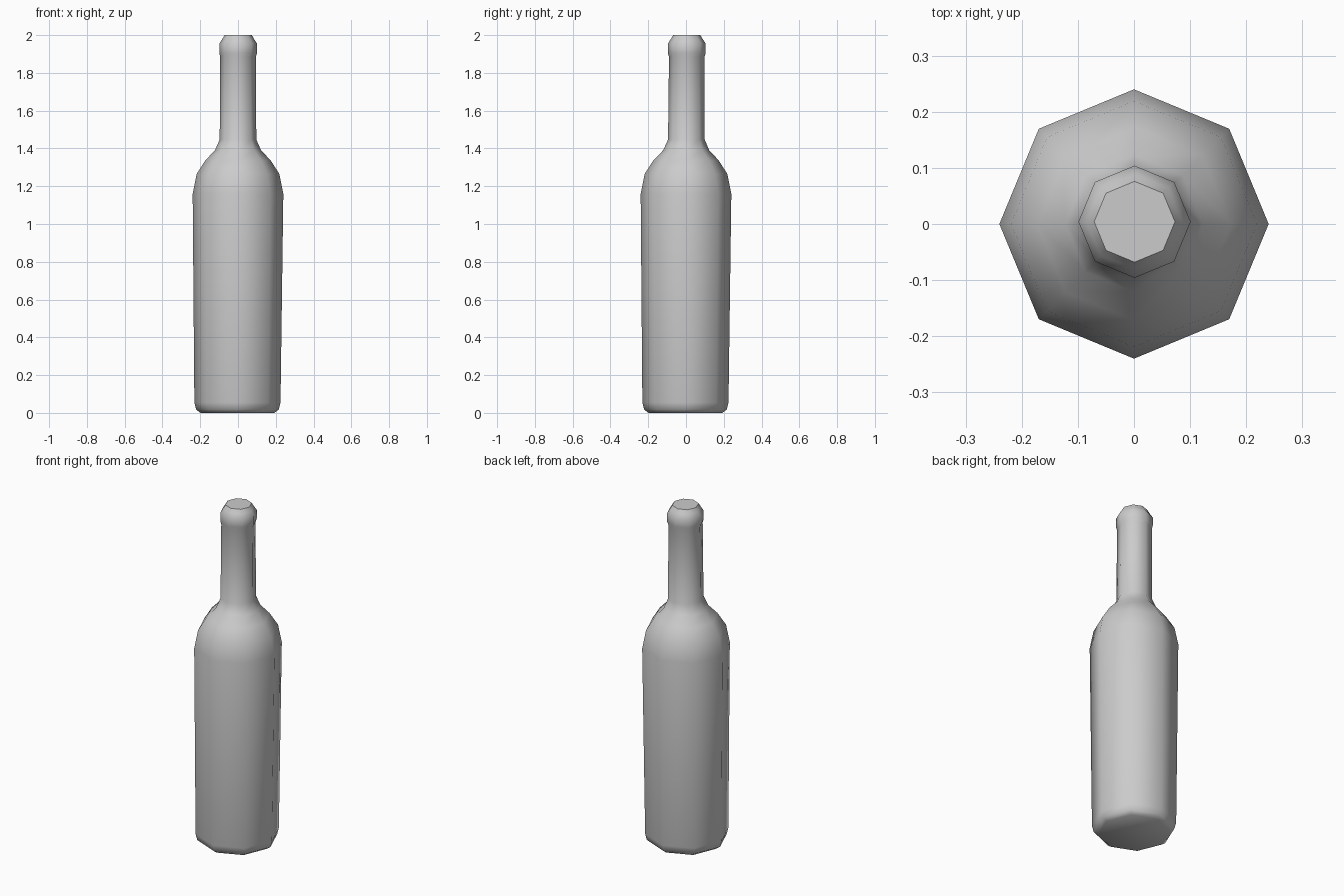
import bpy, bmesh
from math import cos, sin, tau, radians

if "Cube" in bpy.data.objects:
    bpy.data.objects.remove(bpy.data.objects["Cube"])

SIDES = 8

# Bottle silhouette: radius, height, small lean of the ring centre (x, y)
profile = [
    (0.195, 0.000, -0.003, -0.003), (0.219, 0.018, -0.003, -0.003),
    (0.228, 0.055, -0.003, -0.003), (0.240, 1.160, 0.0, 0.0),
    (0.219, 1.265, 0.0, 0.0), (0.172, 1.338, 0.0, 0.0),
    (0.122, 1.390, 0.0, 0.001), (0.097, 1.447, 0.0, 0.002),
    (0.094, 1.885, 0.0, 0.004), (0.100, 1.905, 0.001, 0.004),
    (0.100, 1.955, 0.001, 0.004), (0.085, 1.978, 0.001, 0.004),
    (0.072, 2.000, 0.001, 0.004),
]

# Skin the octagonal rings into one closed glass body
bm = bmesh.new()
rings = [[bm.verts.new((cx + r * cos(tau * i / SIDES), cy + r * sin(tau * i / SIDES), z))
          for i in range(SIDES)] for r, z, cx, cy in profile]
for low, high in zip(rings, rings[1:]):
    for i in range(SIDES):
        j = (i + 1) % SIDES
        bm.faces.new((low[i], low[j], high[j], high[i]))

# Flat base and mouth cap
bm.faces.new(rings[0][::-1])
bm.faces.new(rings[-1])
bmesh.ops.recalc_face_normals(bm, faces=bm.faces)

mesh = bpy.data.meshes.new("bottle")
bm.to_mesh(mesh)
bm.free()
bottle = bpy.data.objects.new("bottle", mesh)
bpy.context.collection.objects.link(bottle)
bpy.context.view_layer.objects.active = bottle
bottle.select_set(True)
bpy.ops.object.shade_smooth_by_angle(angle=radians(60))
